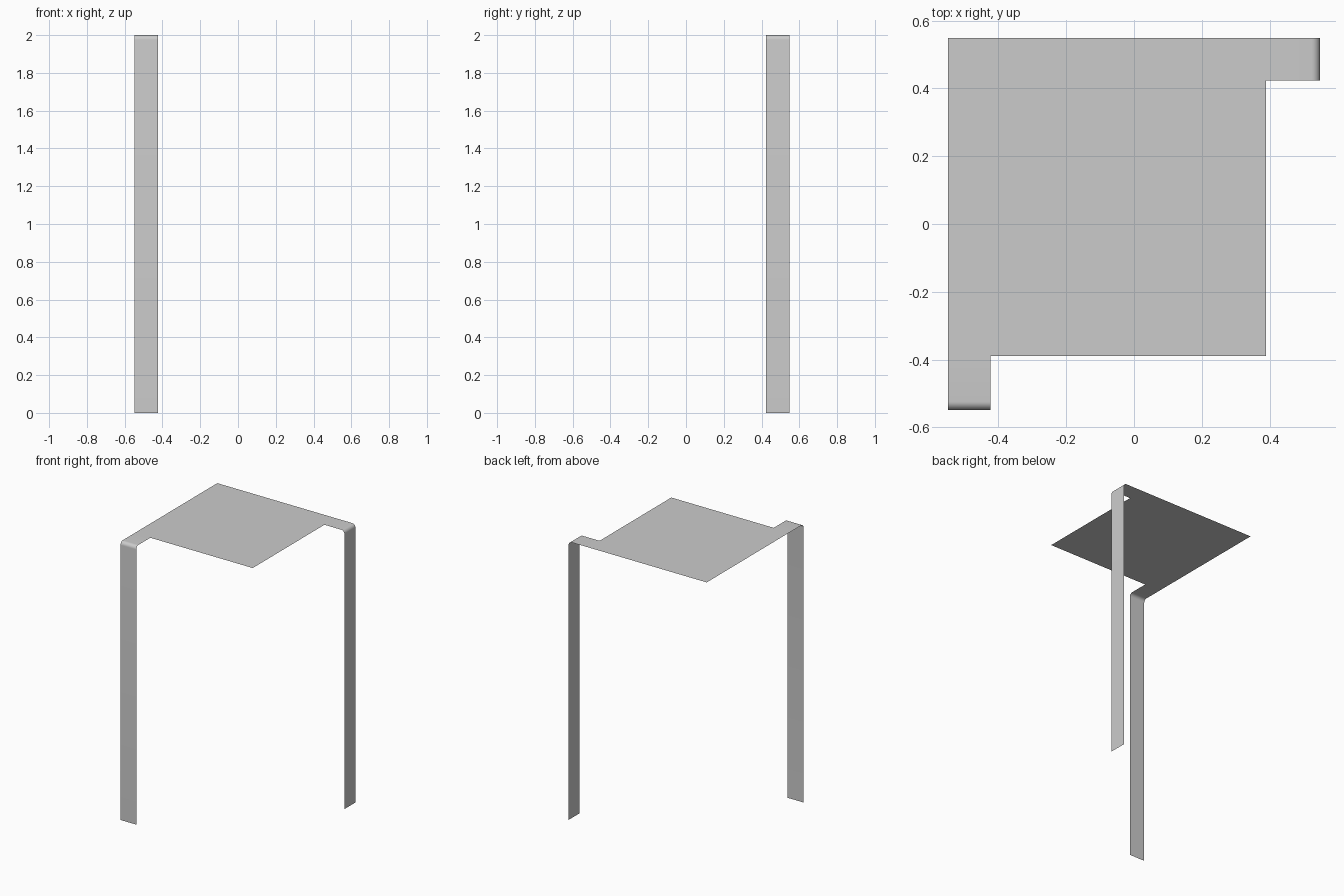
import bpy, bmesh, math
from mathutils import Vector

if "Cube" in bpy.data.objects:
    bpy.data.objects.remove(bpy.data.objects["Cube"])

HALF, INNER, TAB, TOP, R = 0.549, 0.39, 0.424, 2.0, 0.025
SEGS = 8

bm = bmesh.new()

# Flat seat plate, with extra corners where the leg strips leave it
pts = [(-HALF, HALF), (-HALF, -INNER), (-TAB, -INNER),
       (INNER, -INNER), (INNER, TAB), (INNER, HALF)]
v = [bm.verts.new((x, y, TOP)) for x, y in pts]
bm.faces.new(v)

# Side profile of a leg strip: (distance outward from plate edge, height)
reach = HALF - INNER
profile = []
for i in range(SEGS + 1):
    a = math.pi / 2 * i / SEGS
    profile.append((reach - R + R * math.sin(a), TOP - R + R * math.cos(a)))
profile.append((reach, 0.0))


def bent_leg(a, b, out):
    """Sweep the plate edge a-b outward, around the bend and to the floor."""
    base_a, base_b = a.co.copy(), b.co.copy()
    for d, z in profile:
        step = Vector((out[0] * d, out[1] * d, z - TOP))
        na, nb = bm.verts.new(base_a + step), bm.verts.new(base_b + step)
        bm.faces.new((b, a, na, nb))
        a, b = na, nb


bent_leg(v[1], v[2], (0, -1))   # front left leg
bent_leg(v[4], v[5], (1, 0))    # back right leg

mesh = bpy.data.meshes.new("bent_sheet_stool")
bm.to_mesh(mesh)
bm.free()
obj = bpy.data.objects.new("bent_sheet_stool", mesh)
bpy.context.collection.objects.link(obj)

# Smooth bends
bpy.context.view_layer.objects.active = obj
obj.select_set(True)
bpy.ops.object.shade_smooth_by_angle(angle=math.radians(30))
